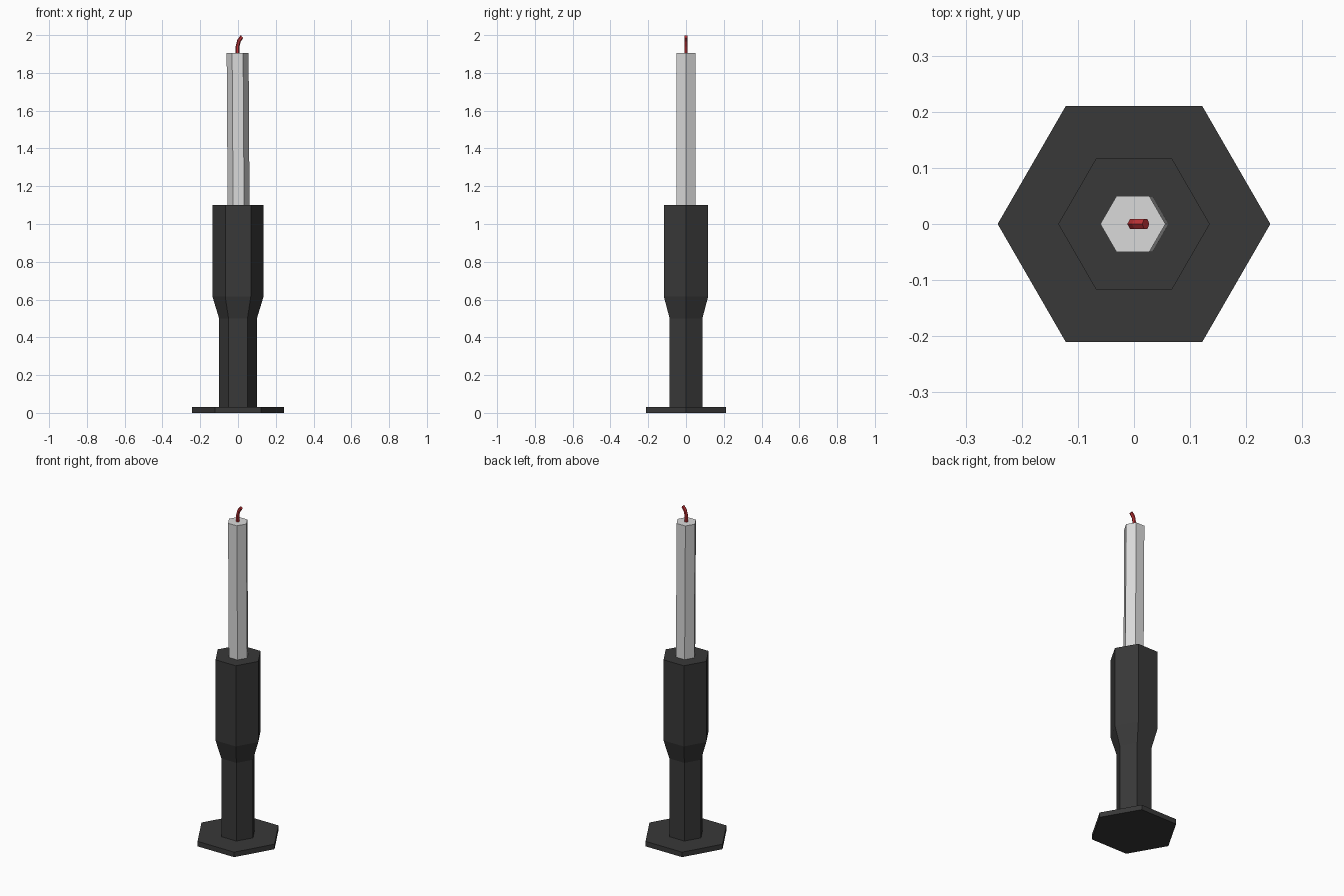
import bpy, bmesh, math
from mathutils import Vector

if "Cube" in bpy.data.objects:
    bpy.data.objects.remove(bpy.data.objects["Cube"])


def material(name, rgb):
    m = bpy.data.materials.new(name)
    m.diffuse_color = (*rgb, 1)
    m.use_nodes = True
    m.node_tree.nodes["Principled BSDF"].inputs["Base Color"].default_value = m.diffuse_color
    return m


black = material("black iron", (0.04, 0.04, 0.04))
wax = material("pale wax", (0.70, 0.70, 0.70))
red = material("red wick", (0.55, 0.035, 0.04))


def hex_loft(name, rings, mat):
    """Six-sided solid through rings of (centre x, z, radius, tilt towards +x)."""
    bm = bmesh.new()
    loops = []
    for cx, z, r, tilt in rings:
        loop = []
        for i in range(6):
            a = i * math.pi / 3
            u, v = r * math.cos(a), r * math.sin(a)
            loop.append(bm.verts.new(Vector((cx + u * math.cos(tilt), v, z - u * math.sin(tilt)))))
        loops.append(loop)
    for lo, hi in zip(loops, loops[1:]):
        for i in range(6):
            j = (i + 1) % 6
            bm.faces.new((lo[i], lo[j], hi[j], hi[i]))
    bm.faces.new(loops[0][::-1])
    bm.faces.new(loops[-1])
    bmesh.ops.recalc_face_normals(bm, faces=bm.faces[:])
    mesh = bpy.data.meshes.new(name)
    bm.to_mesh(mesh)
    bm.free()
    mesh.materials.append(mat)
    ob = bpy.data.objects.new(name, mesh)
    bpy.context.collection.objects.link(ob)
    return ob


# Flat foot plate
hex_loft("base_plate", [(0, 0, 0.243, 0), (0, 0.03, 0.243, 0)], black)

# Stem flaring into the candle cup
hex_loft("holder_stem", [(0, 0.03, 0.10, 0), (0, 0.50, 0.10, 0),
                         (0, 0.615, 0.135, 0), (0, 1.10, 0.135, 0)], black)

# Slightly leaning candle
hex_loft("candle", [(0.003, 1.10, 0.058, 0), (-0.002, 1.905, 0.058, 0)], wax)

# Wick curling towards +x
hex_loft("wick", [(-0.002, 1.90, 0.010, 0), (-0.002, 1.94, 0.010, 0.1),
                  (0.005, 1.97, 0.010, 0.5), (0.021, 1.992, 0.010, 0.9)], red)
